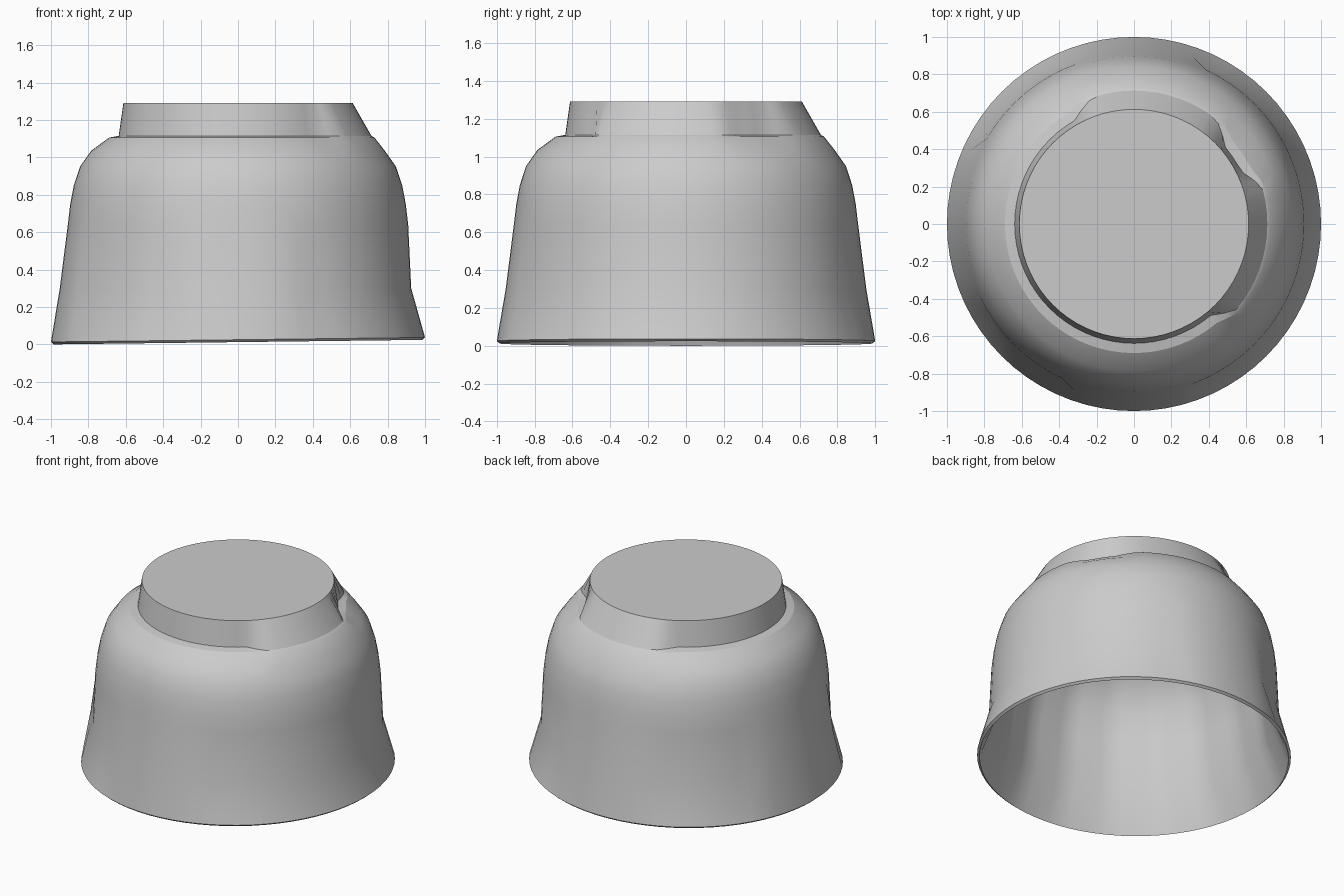
import bpy, bmesh
from math import sin, cos, pi, degrees, radians

if "Cube" in bpy.data.objects:
    bpy.data.objects.remove(bpy.data.objects["Cube"])

SEGMENTS = 72
INNER_SIDES = 18


def bump(angle, centre, half_width, fade):
    """1 inside an angular sector, fading to 0 outside it (degrees)."""
    d = abs((angle - centre + 180) % 360 - 180)
    return max(0.0, min(1.0, (half_width + fade - d) / fade))


def outer_profile(deg):
    # the foot flares on the right and back, and has a groove elsewhere
    flare = max(bump(deg, -12, 28, 10), bump(deg, 80, 28, 12))
    # straight skirt panels on the left, front and back; concave flare elsewhere
    straight = max(bump(deg, 180, 25, 6), bump(deg, 270, 18, 6), bump(deg, 90, 18, 6))
    return [
        (0.613, 1.29),
        (0.638 + 0.075 * flare, 1.115),
        (0.69 + 0.04 * flare, 1.105),
        (0.785, 1.035),
        (0.845, 0.95),
        (0.878, 0.85),
        (0.897, 0.75),
        (0.910, 0.64),
        (0.926 + 0.027 * straight, 0.30),
        (1.000, 0.035),
    ]


def inner_profile(angle):
    # the inside is made of broad flat panels rising to a domed floor
    step = 2 * pi / INNER_SIDES
    flat = cos(step / 2) / cos(angle % step - step / 2)
    return [(0.985, 0.022), (0.885 * flat, 0.28), (0.845 * flat, 0.60),
            (0.80 * flat, 0.80), (0.71 * flat, 0.97), (0.58 * flat, 1.07)]


def build_bowl():
    bm = bmesh.new()
    columns = []
    for i in range(SEGMENTS):
        a = 2 * pi * i / SEGMENTS
        column = []
        for r, z in outer_profile(degrees(a)) + inner_profile(a):
            if z < 0.1:
                z += 0.012 * cos(a) - 0.010      # slightly tilted rim
            column.append(bm.verts.new((r * cos(a), r * sin(a), max(z, 0))))
        columns.append(column)
    # walls
    for i in range(SEGMENTS):
        c, n = columns[i], columns[(i + 1) % SEGMENTS]
        for j in range(len(c) - 1):
            bm.faces.new((c[j], c[j + 1], n[j + 1], n[j]))
    # flat foot and inner floor
    bm.faces.new([c[0] for c in columns])
    bm.faces.new([c[-1] for c in reversed(columns)])
    bmesh.ops.recalc_face_normals(bm, faces=bm.faces)
    mesh = bpy.data.meshes.new("upturned_bowl")
    bm.to_mesh(mesh)
    bm.free()
    ob = bpy.data.objects.new("upturned_bowl", mesh)
    bpy.context.collection.objects.link(ob)
    return ob


bowl = build_bowl()
bpy.context.view_layer.objects.active = bowl
bowl.select_set(True)
bpy.ops.object.shade_smooth_by_angle(angle=radians(25))
